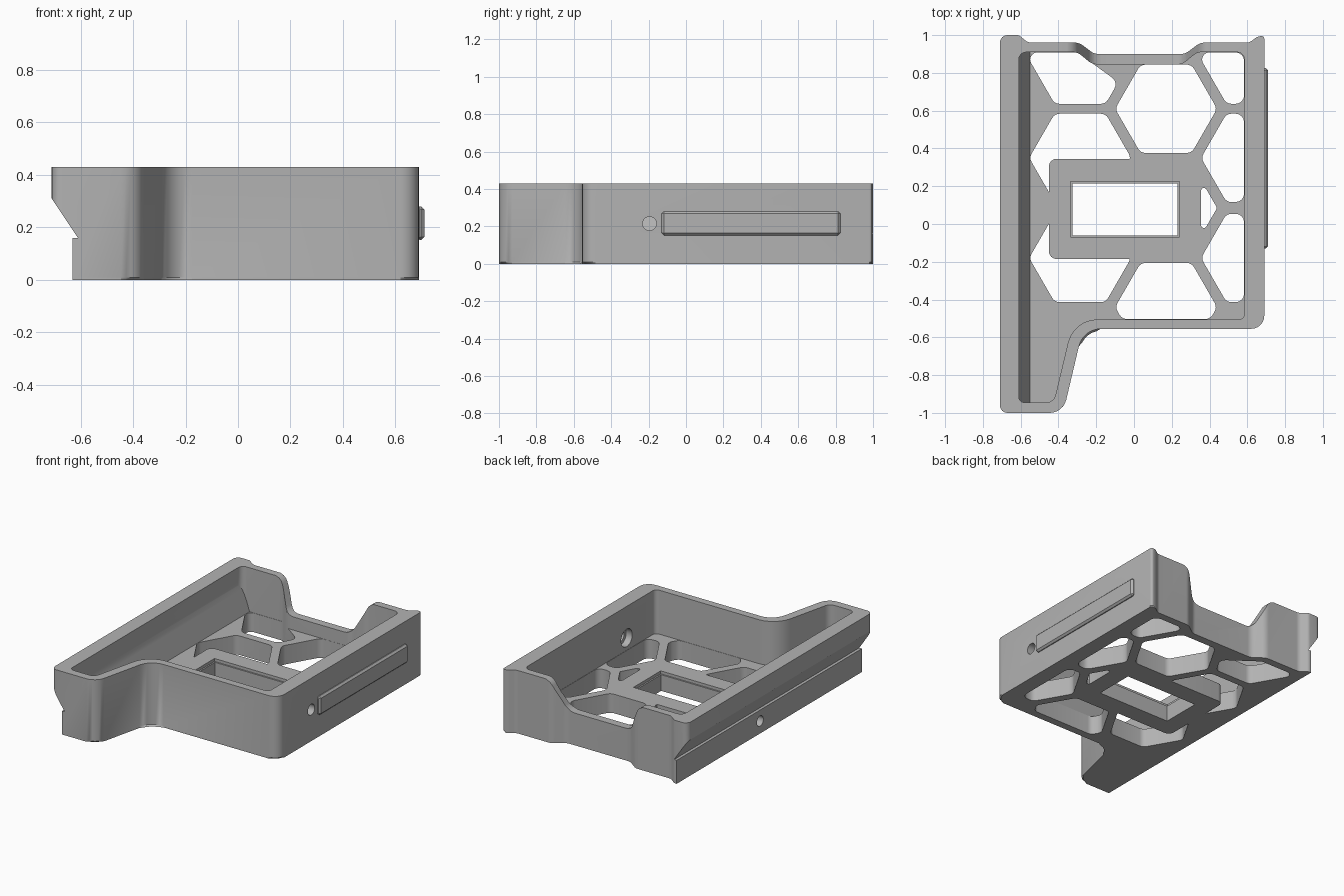
import bpy, bmesh, math
from mathutils import Vector

if "Cube" in bpy.data.objects:
    bpy.data.objects.remove(bpy.data.objects["Cube"])

grey = bpy.data.materials.new("plain_grey")
grey.diffuse_color = (0.45, 0.45, 0.45, 1)
grey.use_nodes = True
grey.node_tree.nodes["Principled BSDF"].inputs["Base Color"].default_value = grey.diffuse_color
H, FLOOR = 0.43, 0.13


def fillet(pts, default=0.0, n=6):
    """Round polygon corners; a point may carry its own radius as third value."""
    out = []
    for i, p in enumerate(pts):
        r = p[2] if len(p) > 2 else default
        c = Vector(p[:2])
        a, b = Vector(pts[i - 1][:2]) - c, Vector(pts[(i + 1) % len(pts)][:2]) - c
        ang = a.angle(b)
        if r <= 0 or ang > 3.1:
            out.append(c)
            continue
        t = min(r / math.tan(ang / 2), 0.48 * a.length, 0.48 * b.length)
        r = t * math.tan(ang / 2)
        centre = c + (a.normalized() + b.normalized()).normalized() * (r / math.sin(ang / 2))
        v0 = c + a.normalized() * t - centre
        v1 = c + b.normalized() * t - centre
        sweep = v0.angle_signed(v1)
        for k in range(n + 1):
            s = -sweep * k / n
            out.append(centre + Vector((v0.x * math.cos(s) - v0.y * math.sin(s),
                                        v0.x * math.sin(s) + v0.y * math.cos(s))))
    return out


def prism(name, pts, lo, hi, axis="z", chamfer=0.0, slope=None):
    """Extrude a 2D outline along z, or an xz / yz outline along y / x."""
    place = {"z": lambda u, v, w: (u, v, w), "y": lambda u, v, w: (u, w, v),
             "x": lambda u, v, w: (w, u, v)}[axis]
    bm = bmesh.new()
    low = [bm.verts.new(place(p[0], p[1], lo)) for p in pts]
    high = [bm.verts.new(place(p[0], p[1], hi)) for p in pts]
    base = bm.faces.new(low)
    bm.faces.new(high)
    for i in range(len(pts)):
        bm.faces.new((low[i - 1], low[i], high[i], high[i - 1]))
    if chamfer:
        bmesh.ops.bevel(bm, geom=list(base.edges), offset=chamfer, segments=1,
                        affect="EDGES", profile=0.5)
    if slope:
        res = bmesh.ops.bisect_plane(bm, geom=bm.verts[:] + bm.edges[:] + bm.faces[:],
                                     plane_co=slope[0], plane_no=slope[1], clear_inner=True)
        cut = [e for e in res["geom_cut"] if isinstance(e, bmesh.types.BMEdge)]
        bmesh.ops.holes_fill(bm, edges=cut, sides=0)
    bmesh.ops.recalc_face_normals(bm, faces=bm.faces[:])
    mesh = bpy.data.meshes.new(name)
    bm.to_mesh(mesh)
    bm.free()
    ob = bpy.data.objects.new(name, mesh)
    bpy.context.collection.objects.link(ob)
    mesh.materials.append(grey)
    return ob


def combine(target, tool, op="DIFFERENCE"):
    mod = target.modifiers.new("combine", "BOOLEAN")
    mod.operation, mod.object, mod.solver = op, tool, "EXACT"
    bpy.context.view_layer.objects.active = target
    bpy.ops.object.modifier_apply(modifier=mod.name)
    bpy.data.objects.remove(tool, do_unlink=True)


def clip(poly, a, b, c):
    """Keep the part of a convex polygon where a*x + b*y <= c."""
    out = []
    for i, q in enumerate(poly):
        p = poly[i - 1]
        dp, dq = a * p[0] + b * p[1] - c, a * q[0] + b * q[1] - c
        if dp * dq < 0:
            t = dp / (dp - dq)
            out.append((p[0] + t * (q[0] - p[0]), p[1] + t * (q[1] - p[1])))
        if dq <= 0:
            out.append(q)
    return out


def circle(u, v, r, n=32):
    return [(u + r * math.cos(2 * math.pi * k / n), v + r * math.sin(2 * math.pi * k / n))
            for k in range(n)]


def rect(x0, x1, y0, y1):
    return [(x0, y0), (x1, y0), (x1, y1), (x0, y1)]


# outer body
outer = fillet([(-.71, -1, .04), (-.375, -1, .09), (-.27, -.555, .12), (.69, -.555, .07),
                (.69, 1, .025), (.65, .99, .02), (.61, .96, .05), (.35, .96, .07),
                (.27, .9, .07), (-.21, .9, .07), (-.29, .96, .07), (-.56, .96, .05),
                (-.61, 1, .03), (-.71, 1, .04)])
body = prism("tray_body", outer, 0, H, chamfer=.01)

# undercut along the left side
combine(body, prism("undercut", [(-.8, -.1), (-.63, -.1), (-.63, .16), (-.61, .16),
                                 (-.71, .31), (-.8, .31)], -1.1, 1.1, "y"))

# cavity with sloped lower left wall
inner = fillet([(-.61, -.945, .03), (-.425, -.945, .05), (-.32, -.505, .16), (.585, -.505, .03),
                (.585, .91, .04), (.335, .91, .07), (.255, .845, .07), (-.22, .845, .07),
                (-.30, .91, .07), (-.61, .91, .04)])
combine(body, prism("cavity", inner, FLOOR, .6,
                    slope=(Vector((-.61, 0, .31)), Vector((.18, 0, .06)))))

# hexagonal floor openings
R = .27
for cx, cy in [(.17, .61), (.17, .085), (.17, -.44), (.625, .87), (.625, .35), (.625, -.18),
               (-.285, .87), (-.285, .35), (-.285, -.18)]:
    poly = [(cx + R * math.cos(k * math.pi / 3), cy + R * math.sin(k * math.pi / 3))
            for k in range(6)]
    limits = [(1, 0, .583), (0, -1, .503), (0, 1, .845 if cx == .17 else .908)]
    if cx < 0:
        limits.append((.065, .09, .065 * -.30 + .09 * .908))
    if cy == .085:
        limits.append((-1, 0, -.355))
    for lim in limits:
        poly = clip(poly, *lim)
    combine(body, prism("opening", fillet(poly, .015 if cy == .085 else .045, 4), -.1, FLOOR + .1))

# central plate with stepped window
combine(body, prism("plate", fillet(rect(-.45, .355, -.185, .345), .04), 0, FLOOR), "UNION")
combine(body, prism("window", rect(-.325, .23, -.06, .215), -.1, .3))
combine(body, prism("window_step", rect(-.335, .24, -.07, .225), FLOOR - .02, .3))

# lowered middle of the back wall
dip = fillet([(-.5, .431), (-.32, .431, .07), (-.22, .22, .08), (.26, .22, .08),
              (.36, .431, .07), (.5, .431), (.5, .6), (-.5, .6)])
combine(body, prism("dip", dip, .8, 1.1, "y"))

# screw holes in the side walls
combine(body, prism("right_hole", circle(-.195, .215, .037), .5, .8, "x"))
combine(body, prism("right_counterbore", circle(-.195, .215, .06), .5, .63, "x"))
combine(body, prism("left_hole", circle(.1, .085, .035), -.8, -.42, "x"))

# raised strip on the right side
strip = prism("side_strip", rect(-.13, .825, .152, .28), .68, .71, "x")
bev = strip.modifiers.new("bevel", "BEVEL")
bev.width, bev.segments = .012, 1

# smooth shading with sharp edges kept
for ob in (body, strip):
    bpy.ops.object.select_all(action="DESELECT")
    ob.select_set(True)
    bpy.context.view_layer.objects.active = ob
    if ob.modifiers:
        bpy.ops.object.modifier_apply(modifier="bevel")
    bpy.ops.object.shade_smooth_by_angle(angle=math.radians(30))
